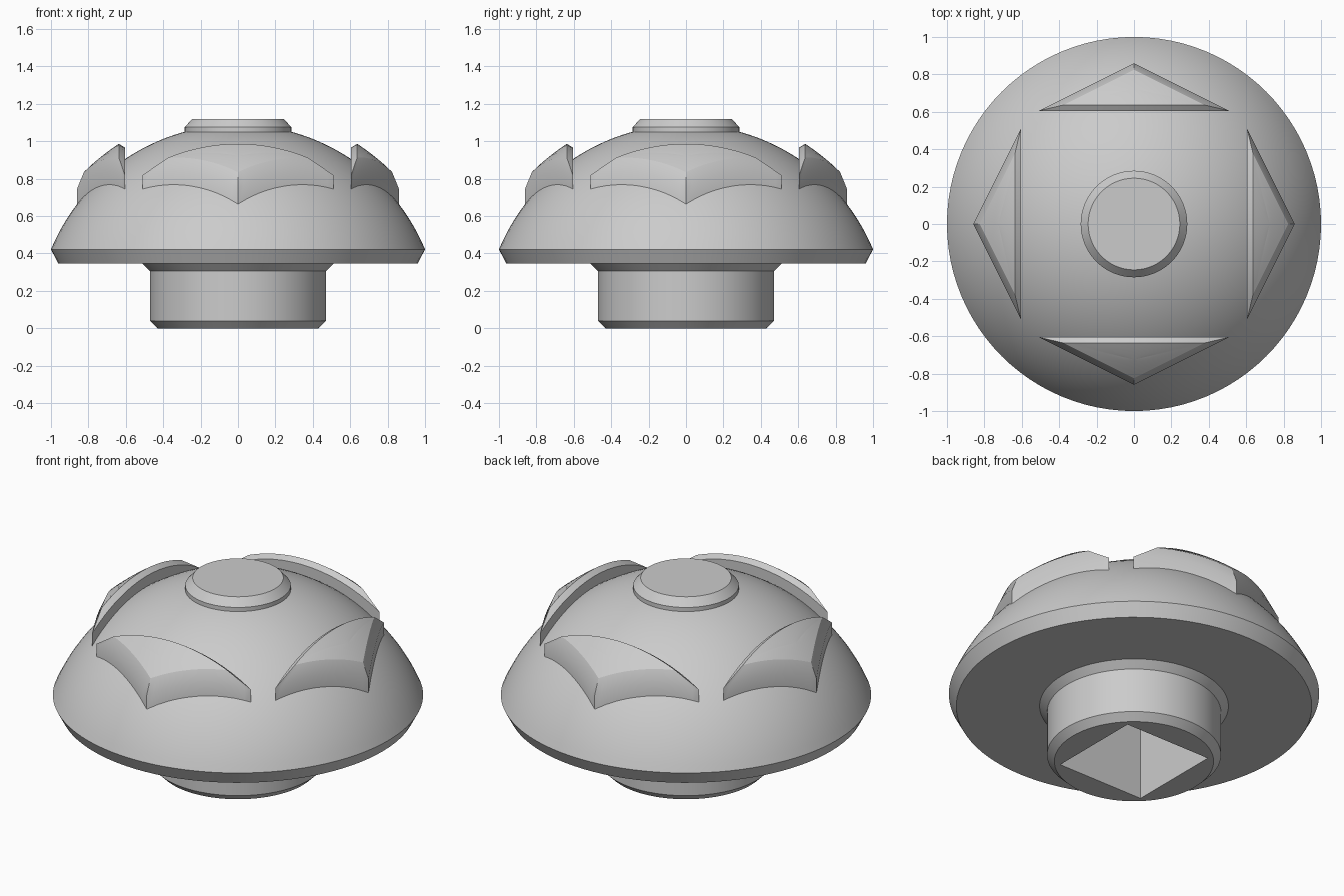
import bpy, bmesh, math

if "Cube" in bpy.data.objects:
    bpy.data.objects.remove(bpy.data.objects["Cube"])

grey = bpy.data.materials.new("plain grey")
grey.diffuse_color = (0.6, 0.6, 0.6, 1)
grey.use_nodes = True
grey.node_tree.nodes["Principled BSDF"].inputs["Base Color"].default_value = grey.diffuse_color
SEG = 96
DOME_R, DOME_Z = 1.083, 0.006   # sphere that carries the dome


def add_object(name, bm, smooth=True):
    bmesh.ops.remove_doubles(bm, verts=bm.verts, dist=1e-5)
    bmesh.ops.recalc_face_normals(bm, faces=bm.faces)
    mesh = bpy.data.meshes.new(name)
    bm.to_mesh(mesh)
    bm.free()
    mesh.materials.append(grey)
    ob = bpy.data.objects.new(name, mesh)
    bpy.context.collection.objects.link(ob)
    if smooth:
        shade(ob)
    return ob


def shade(ob):
    bpy.ops.object.select_all(action='DESELECT')
    bpy.context.view_layer.objects.active = ob
    ob.select_set(True)
    bpy.ops.object.shade_smooth_by_angle(angle=math.radians(27))


def skin(bm, rings):
    """Join closed rings of equal length, cap both ends."""
    loops = [[bm.verts.new(p) for p in ring] for ring in rings]
    n = len(loops[0])
    for a, b in zip(loops, loops[1:]):
        for i in range(n):
            j = (i + 1) % n
            bm.faces.new((a[i], a[j], b[j], b[i]))
    bm.faces.new(loops[0])
    bm.faces.new(loops[-1])


def lathe(name, profile, smooth=True):
    bm = bmesh.new()
    skin(bm, [[(r * math.cos(2 * math.pi * i / SEG), r * math.sin(2 * math.pi * i / SEG), z)
               for i in range(SEG)] for r, z in profile])
    return add_object(name, bm, smooth)


def on_sphere(x, y, radius):
    return (x, y, DOME_Z + math.sqrt(radius ** 2 - x * x - y * y))


# Body: chamfered stem, flared collar, rim and dome in one turned profile
profile = [(0.43, 0), (0.47, 0.04), (0.47, 0.305), (0.51, 0.345), (0.96, 0.345)]
rim_angle = math.acos(1 / DOME_R)
for k in range(25):
    a = rim_angle + (math.pi / 2 - 0.15 - rim_angle) * k / 24
    profile.append((DOME_R * math.cos(a), DOME_Z + DOME_R * math.sin(a)))
body = lathe("domed_body", profile, False)

# Square socket in the underside of the stem
bm = bmesh.new()
H = 0.283
skin(bm, [[(-H, -H, z), (H, -H, z), (H, H, z), (-H, H, z)] for z in (-0.1, 0.5)])
cutter = add_object("socket_cutter", bm, False)
cutter.hide_render = True
mod = body.modifiers.new("socket", 'BOOLEAN')
mod.operation = 'DIFFERENCE'
mod.solver = 'EXACT'
mod.object = cutter
bpy.context.view_layer.objects.active = body
bpy.ops.object.modifier_apply(modifier=mod.name)
bpy.data.objects.remove(cutter)
shade(body)

# Top button
lathe("top_button", [(0.285, 1.0), (0.285, 1.075), (0.245, 1.12)])

# Four raised triangular pads that follow the dome, with chamfered edges
corners = [(-0.51, 0.605), (0.51, 0.605), (0, 0.86)]
CENTRE_Y, IN_RADIUS, STEPS = 0.7254, 0.1204, 16
outline = []
for (x0, y0), (x1, y1) in zip(corners, corners[1:] + corners[:1]):
    for i in range(STEPS):
        t = i / STEPS
        outline.append((x0 + (x1 - x0) * t, y0 + (y1 - y0) * t))


def pad_ring(scale, radius, turn):
    c, s = math.cos(turn), math.sin(turn)
    ring = []
    for x, y in outline:
        x, y = x * scale, CENTRE_Y + (y - CENTRE_Y) * scale
        ring.append(on_sphere(x * c - y * s, x * s + y * c, radius))
    return ring


inset = 1 - 0.032 / IN_RADIUS
for k, side in enumerate(("back", "left", "front", "right")):
    turn = k * math.pi / 2
    bm = bmesh.new()
    layers = [(1, 1.06), (1, 1.135)] + [(inset * f, 1.169) for f in (1, 0.8, 0.6, 0.4, 0.2, 0.02)]
    skin(bm, [pad_ring(s, r, turn) for s, r in layers])
    add_object("raised_pad_" + side, bm)
